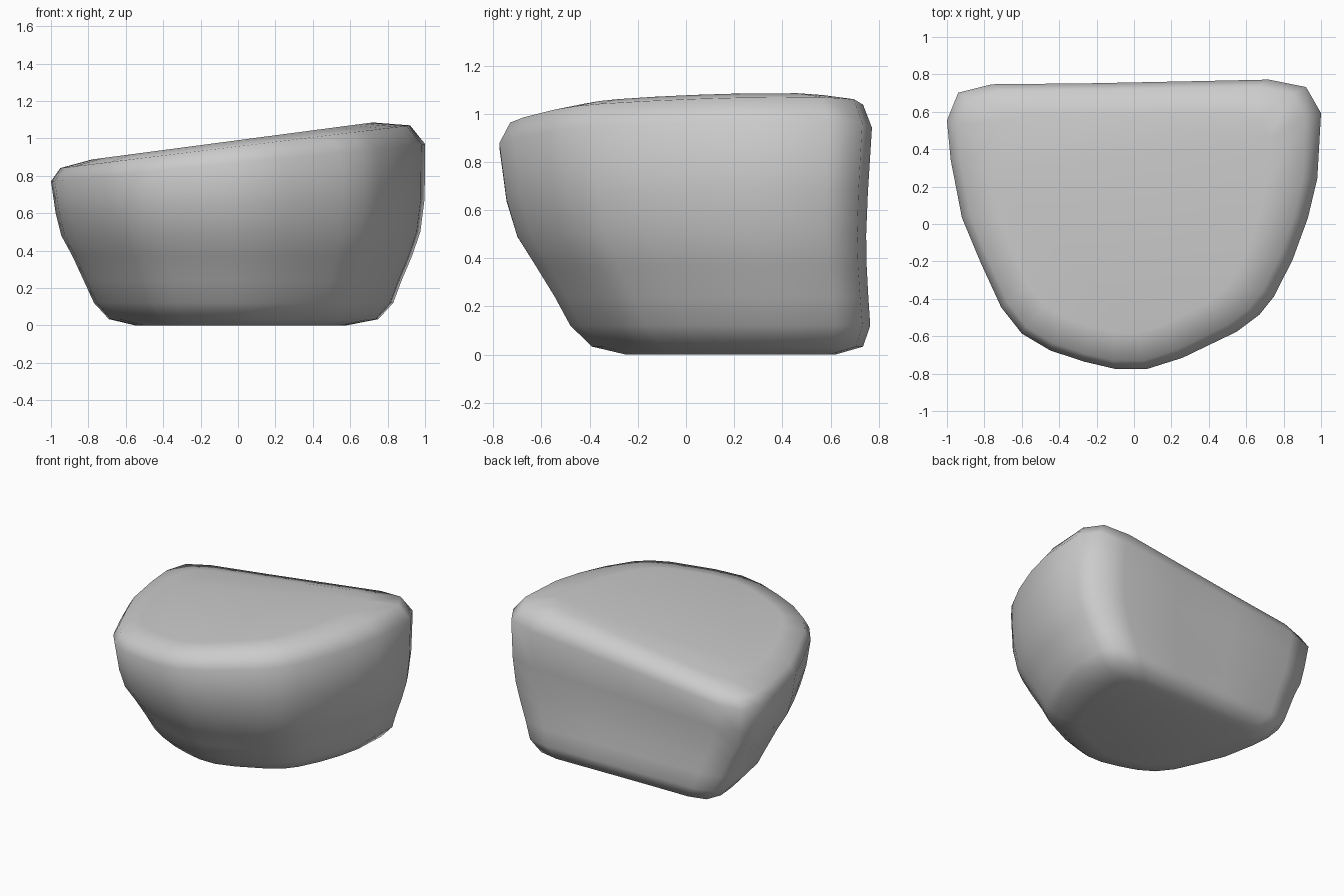
import bpy, bmesh

if "Cube" in bpy.data.objects:
    bpy.data.objects.remove(bpy.data.objects["Cube"])

# D-shaped outline seen from above (flat back, rounded front)
OUTLINE = [(-1, .56), (-.94, .71), (-.76, .755), (-.25, .76), (.25, .77), (.72, .78),
           (.92, .74), (1, .6), (.98, .25), (.93, .04), (.85, -.18), (.75, -.38),
           (.67, -.48), (.55, -.57), (.26, -.71), (.07, -.77), (-.1, -.77),
           (-.27, -.73), (-.45, -.67), (-.6, -.58), (-.71, -.44), (-.82, -.2),
           (-.92, .04), (-.98, .35)]

# Levels: height, sideways tilt, left, right, front, back
LEVELS = [(.0, .0, -.55, .58, -.25, .62),
          (.033, .0, -.69, .75, -.39, .735),
          (.12, .0, -.77, .83, -.48, .765),
          (.24, .0, -.825, .875, -.545, .757),
          (.37, .0, -.885, .93, -.625, .75),
          (.49, .01, -.945, .975, -.70, .748),
          (.64, .04, -.975, .998, -.745, .755),
          (.87, .1, -1, 1, -.775, .772),
          (.957, .122, -.95, .92, -.73, .735),
          (.99, .132, -.78, .72, -.58, .60)]


def ring(bm, z, tilt, left, right, front, back):
    verts = []
    for px, py in OUTLINE:
        x = left + (px + 1) / 2 * (right - left)
        y = front + (py + .77) / 1.55 * (back - front)
        verts.append(bm.verts.new((x, y, z + tilt * x)))
    return verts


# Stone body: rings skinned from base to slanted top
bm = bmesh.new()
rings = [ring(bm, *level) for level in LEVELS]
n = len(OUTLINE)
for a, b in zip(rings, rings[1:]):
    for i in range(n):
        j = (i + 1) % n
        bm.faces.new((a[i], a[j], b[j], b[i]))
bm.faces.new(rings[0])
bm.faces.new(rings[-1])
bmesh.ops.recalc_face_normals(bm, faces=bm.faces[:])
for f in bm.faces:
    f.smooth = True

mesh = bpy.data.meshes.new("stone")
bm.to_mesh(mesh)
bm.free()
stone = bpy.data.objects.new("stone", mesh)
bpy.context.collection.objects.link(stone)
